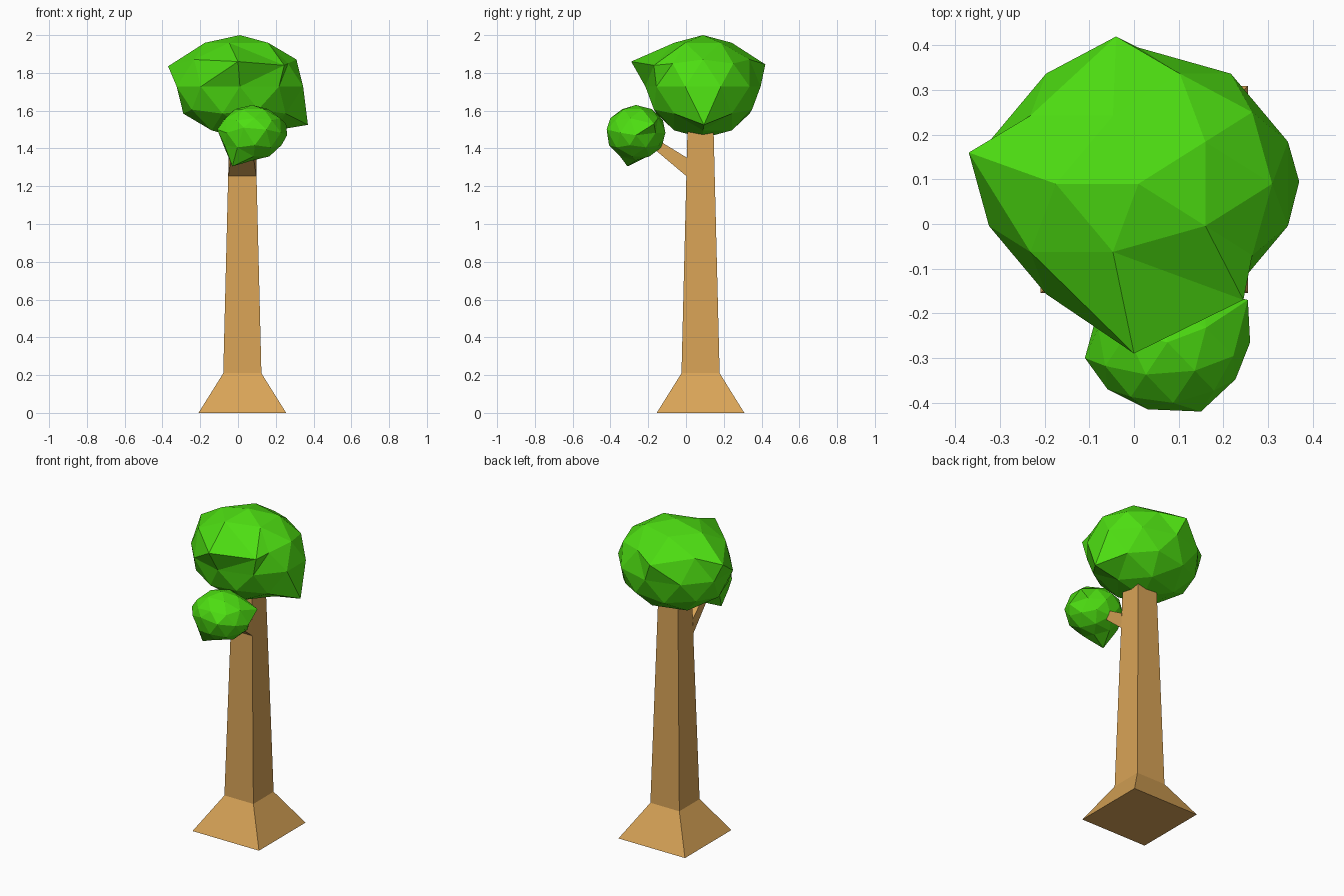
import bpy, bmesh
from mathutils import Vector, Matrix
from math import pi

if "Cube" in bpy.data.objects:
    bpy.data.objects.remove(bpy.data.objects["Cube"])


def material(name, color):
    m = bpy.data.materials.new(name)
    m.diffuse_color = (*color, 1)
    m.use_nodes = True
    m.node_tree.nodes["Principled BSDF"].inputs["Base Color"].default_value = m.diffuse_color
    return m


bark = material("bark", (0.69, 0.37, 0.095))
leaf = material("leaf", (0.075, 0.73, 0.006))


def finish(bm, name, mat):
    bmesh.ops.recalc_face_normals(bm, faces=bm.faces)
    me = bpy.data.meshes.new(name)
    bm.to_mesh(me)
    bm.free()
    me.materials.append(mat)
    ob = bpy.data.objects.new(name, me)
    bpy.context.collection.objects.link(ob)
    return ob


def loft(name, rings, mat):
    """Skin a stack of four-cornered rings, capped at both ends."""
    bm = bmesh.new()
    loops = [[bm.verts.new(p) for p in ring] for ring in rings]
    for a, b in zip(loops, loops[1:]):
        for i in range(4):
            j = (i + 1) % 4
            bm.faces.new((a[i], a[j], b[j], b[i]))
    bm.faces.new(loops[0])
    bm.faces.new(loops[-1])
    return finish(bm, name, mat)


def foliage(name, center, radii, turn, pulls):
    """Faceted leaf ball; each pull moves the vertex nearest 'a' to 'b'."""
    bm = bmesh.new()
    bmesh.ops.create_icosphere(bm, subdivisions=2, radius=1)
    bmesh.ops.transform(bm, verts=bm.verts, matrix=Matrix.Translation(center)
                        @ Matrix.Diagonal((*radii, 1)) @ Matrix.Rotation(turn, 4, 'Z'))
    bm.verts.ensure_lookup_table()
    picks = [(min(bm.verts, key=lambda v: (v.co - Vector(a)).length), b) for a, b in pulls]
    for v, b in picks:
        v.co = b
    return finish(bm, name, leaf)


# trunk: flared square foot and a long taper
CX, CY = 0.023, 0.077
square = ((-1, -1), (1, -1), (1, 1), (-1, 1))
loft("trunk", [[(CX + x * h, CY + y * h, z) for x, y in square]
               for h, z in ((0.232, 0), (0.101, 0.21), (0.069, 1.5))], bark)


# branch: as wide as the trunk front, rising into the small leaf ball
def branch_ring(half, low, high):
    return [(CX - half, *low), (CX + half, *low), (CX + half, *high), (CX - half, *high)]


loft("branch", [branch_ring(0.074, (0.004, 1.252), (0.006, 1.35)),
                branch_ring(0.05, (-0.19, 1.415), (-0.165, 1.455))], bark)

# main crown with a few corners pulled out of round
foliage("crown", (0.01, 0.09, 1.7275), (0.352, 0.305, 0.2725), pi, [
    ((-0.305, 0.09, 1.85), (-0.37, 0.16, 1.835)),
    ((-0.087, -0.17, 1.85), (0.0, -0.29, 1.86)),
    ((0.103, -0.157, 1.87), (0.245, -0.17, 1.84)),
    ((-0.087, 0.35, 1.85), (-0.04, 0.42, 1.845)),
    ((0.325, 0.09, 1.605), (0.37, 0.095, 1.525)),
])

# small leaf ball at the branch tip
spots = [(-0.03, -0.31, 1.305), (-0.11, -0.3, 1.5), (0.26, -0.265, 1.47),
         (0.255, -0.17, 1.53), (0.15, -0.42, 1.5), (0.03, -0.415, 1.51)]
foliage("small_crown", (0.075, -0.265, 1.483), (0.178, 0.16, 0.147), 0.4,
        [(p, p) for p in spots])
